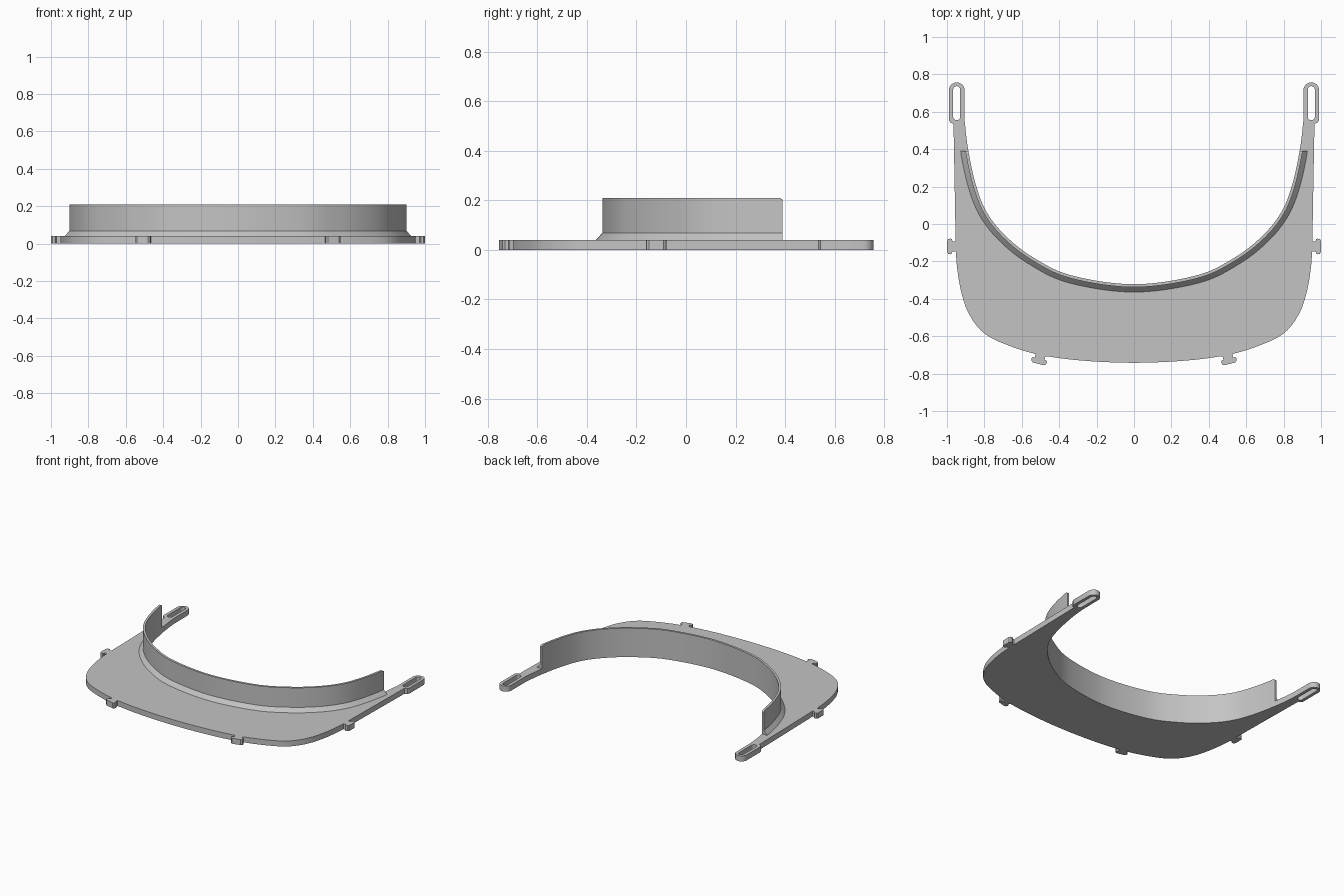
import bpy, bmesh, math
from mathutils import Vector

if "Cube" in bpy.data.objects:
    bpy.data.objects.remove(bpy.data.objects["Cube"])

grey = bpy.data.materials.new("plain grey")
grey.use_nodes = True
COLOUR = (0.55, 0.55, 0.55, 1)
grey.diffuse_color = COLOUR
grey.node_tree.nodes["Principled BSDF"].inputs["Base Color"].default_value = COLOUR

PLATE_H = 0.04
WALL_TOP = 0.21
WALL_END = 0.39


def mirrored(points):
    return [Vector((-p.x, p.y)) for p in reversed(points)]


def spline(coords, steps=10):
    """Smooth half curve that starts on the centre line."""
    pts = [Vector(c) for c in coords]
    pts = [Vector((-pts[1].x, pts[1].y))] + pts + [2 * pts[-1] - pts[-2]]
    out = []
    for a, b, c, d in zip(pts, pts[1:], pts[2:], pts[3:]):
        for i in range(steps):
            t = i / steps
            out.append(0.5 * (2 * b + (c - a) * t + (2 * a - 5 * b + 4 * c - d) * t ** 2
                              + (3 * b - a - 3 * c + d) * t ** 3))
    return out + [pts[-2]]


def arc(cx, cy, r, start, end, n=12):
    angles = [math.radians(start + (end - start) * i / n) for i in range(n + 1)]
    return [Vector((cx + r * math.cos(a), cy + r * math.sin(a))) for a in angles]


def add_tab(outline, centre, angle):
    """Replace the stretch of outline near centre with a T-shaped tab."""
    centre = Vector(centre)
    n = Vector((math.cos(angle), math.sin(angle)))
    t = Vector((-n.y, n.x))
    half = [(0.027, 0), (0.027, 0.018), (0.038, 0.02), (0.042, 0.026),
            (0.04, 0.04), (0.03, 0.047)]
    local = [(-u, v) for u, v in half] + half[::-1]
    tab = [centre + t * u + n * v for u, v in local]
    near = [i for i, p in enumerate(outline) if (p - centre).length < 0.032]
    return outline[:near[0]] + tab + outline[near[-1] + 1:]


def finish(obj, angle=30):
    obj.data.materials.clear()
    obj.data.materials.append(grey)
    bpy.ops.object.select_all(action="DESELECT")
    obj.select_set(True)
    bpy.context.view_layer.objects.active = obj
    bpy.ops.object.shade_smooth_by_angle(angle=math.radians(angle))


# Half curves of the visor
inner = spline([(0, -0.322), (0.334, -0.275), (0.537, -0.18), (0.686, -0.064),
                (0.788, 0.064), (0.847, 0.214), (0.887, 0.4), (0.905, 0.545)])
outer = spline([(0, -0.742), (0.28, -0.73), (0.5, -0.7), (0.665, -0.652),
                (0.8, -0.585), (0.88, -0.485), (0.922, -0.37), (0.945, -0.24),
                (0.953, -0.12), (0.957, 0.1), (0.965, 0.535)])
outer = add_tab(outer, (0.5, -0.702), math.radians(-76))
outer = add_tab(outer, (0.953, -0.12), 0)

# Plate outline with strap loops at the ends of the arms
LOOP_X = 0.948
loop = [Vector((0.983, 0.543)), Vector((0.99, 0.556))] + arc(LOOP_X, 0.715, 0.042, 0, 180)
half = outer + loop + inner[::-1]
outline = half[:-1] + [inner[0]] + mirrored(half)[1:-1]
slot = arc(LOOP_X, 0.718, 0.019, 0, 180) + arc(LOOP_X, 0.574, 0.019, 180, 360)

curve = bpy.data.curves.new("visor_plate", "CURVE")
curve.dimensions = "2D"
curve.fill_mode = "BOTH"
curve.extrude = PLATE_H / 2
for loop_points in (outline, slot, mirrored(slot)):
    s = curve.splines.new("POLY")
    s.points.add(len(loop_points) - 1)
    for point, p in zip(s.points, loop_points):
        point.co = (p.x, p.y, PLATE_H / 2, 1)
    s.use_cyclic_u = True
source = bpy.data.objects.new("plate_outline", curve)
bpy.context.collection.objects.link(source)
bpy.context.view_layer.update()
mesh = bpy.data.meshes.new_from_object(source.evaluated_get(
    bpy.context.evaluated_depsgraph_get()))
bpy.data.objects.remove(source)
bm = bmesh.new()
bm.from_mesh(mesh)
bmesh.ops.remove_doubles(bm, verts=bm.verts, dist=0.0002)
bmesh.ops.recalc_face_normals(bm, faces=bm.faces)
bm.to_mesh(mesh)
bm.free()
plate = bpy.data.objects.new("visor_plate", mesh)
bpy.context.collection.objects.link(plate)
finish(plate)

# Forehead wall with a sloped foot, swept along the inner edge
path = [p for p in inner if p.y < WALL_END - 0.015]
following = next(p for p in inner if p.y > WALL_END)
for y in (WALL_END - 0.01, WALL_END):
    path.append(path[-1].lerp(following, (y - path[-1].y) / (following.y - path[-1].y)))
path = mirrored(path)[:-1] + path
bm = bmesh.new()
rings = []
for i, p in enumerate(path):
    along = path[min(i + 1, len(path) - 1)] - path[max(i - 1, 0)]
    out = Vector((along.y, -along.x)).normalized()
    at_end = i in (0, len(path) - 1)
    top = WALL_TOP - (0.008 if at_end else 0)
    profile = [(0, PLATE_H), (0, top), (0.016, top), (0.016, 0.068), (0.042, PLATE_H)]
    ring = []
    for offset, z in profile:
        q = p + out * offset
        y = WALL_END if at_end else min(q.y, WALL_END)
        ring.append(bm.verts.new((q.x, y, z)))
    rings.append(ring)
for a, b in zip(rings, rings[1:]):
    for k in range(5):
        m = (k + 1) % 5
        bm.faces.new((a[k], a[m], b[m], b[k]))
bm.faces.new(rings[0])
bm.faces.new(rings[-1][::-1])
bmesh.ops.recalc_face_normals(bm, faces=bm.faces)
mesh = bpy.data.meshes.new("forehead_wall")
bm.to_mesh(mesh)
bm.free()
wall = bpy.data.objects.new("forehead_wall", mesh)
bpy.context.collection.objects.link(wall)
finish(wall)
